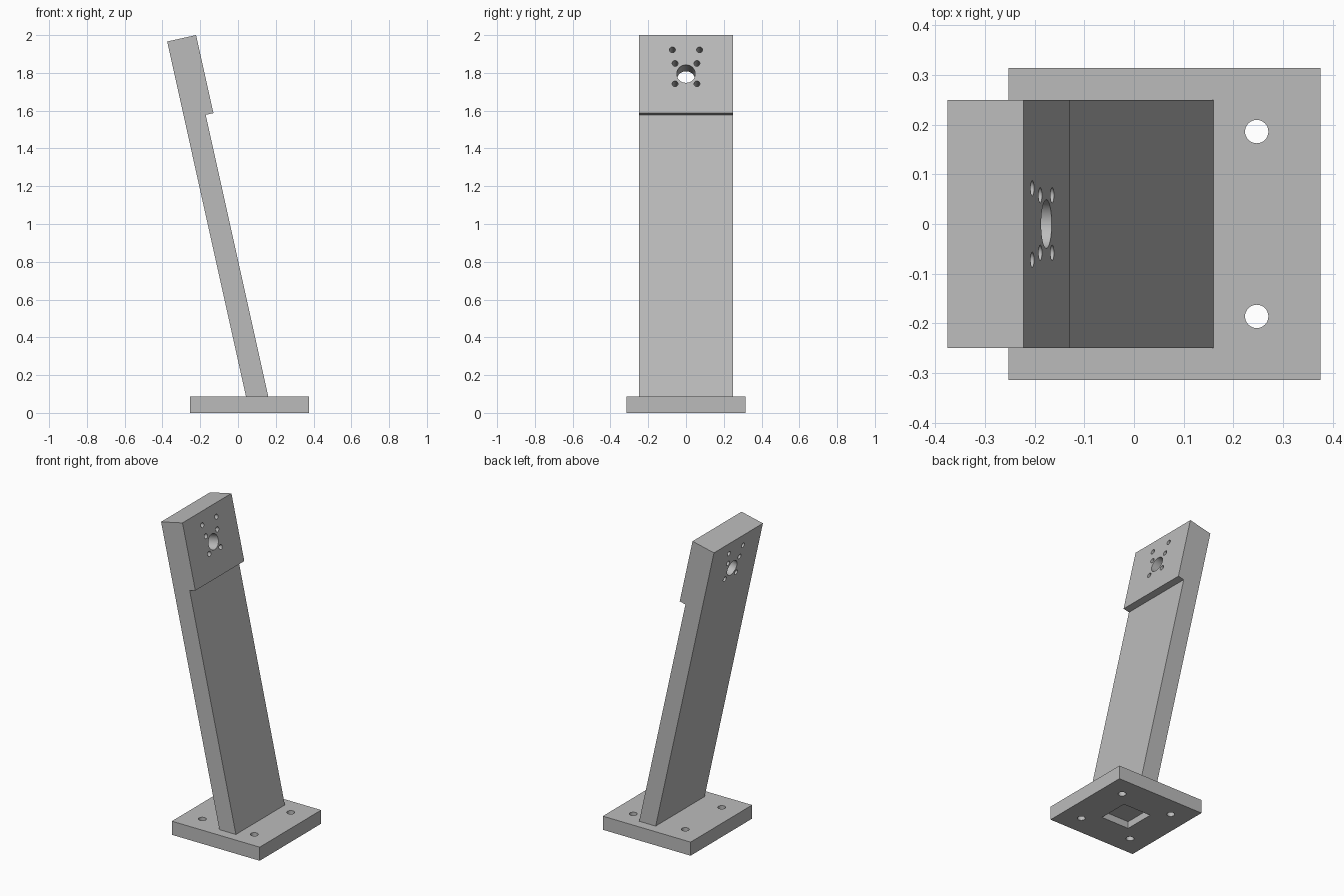
import bpy, bmesh, math
from mathutils import Matrix, Vector

if "Cube" in bpy.data.objects:
    bpy.data.objects.remove(bpy.data.objects["Cube"])

grey = bpy.data.materials.new("plain_grey")
grey.diffuse_color = (0.5, 0.5, 0.5, 1)
grey.use_nodes = True
grey.node_tree.nodes["Principled BSDF"].inputs["Base Color"].default_value = grey.diffuse_color


def finish(name, bm):
    bmesh.ops.recalc_face_normals(bm, faces=bm.faces)
    me = bpy.data.meshes.new(name)
    bm.to_mesh(me)
    bm.free()
    me.materials.append(grey)
    ob = bpy.data.objects.new(name, me)
    bpy.context.collection.objects.link(ob)
    return ob


def add_box(bm, lo, hi):
    lo, hi = Vector(lo), Vector(hi)
    size = hi - lo
    m = Matrix.Translation((lo + hi) / 2) @ Matrix.Diagonal((*size, 1))
    bmesh.ops.create_cube(bm, size=1, matrix=m)


def add_rod(bm, centre, radius, length, rot=Matrix()):
    bmesh.ops.create_cone(bm, cap_ends=True, segments=32, radius1=radius, radius2=radius,
                          depth=length, matrix=Matrix.Translation(centre) @ rot)


def cut(ob, cutter):
    mod = ob.modifiers.new("cut", 'BOOLEAN')
    mod.object = cutter
    mod.operation = 'DIFFERENCE'
    mod.solver = 'EXACT'
    bpy.context.view_layer.objects.active = ob
    ob.select_set(True)
    bpy.ops.object.modifier_apply(modifier=mod.name)
    bpy.data.objects.remove(cutter)
    bpy.ops.object.shade_smooth_by_angle(angle=math.radians(30))
    ob.select_set(False)


# Base plate with four bolt holes and a square pocket underneath
MID = 0.061
bm = bmesh.new()
add_box(bm, (-0.253, -0.314, 0), (0.375, 0.314, 0.088))
base = finish("base_plate", bm)
bm = bmesh.new()
for sx in (-1, 1):
    for sy in (-1, 1):
        add_rod(bm, (MID + sx * 0.186, sy * 0.186, 0.04), 0.0235, 0.3)
add_box(bm, (MID - 0.1, -0.1, -0.1), (MID + 0.1, 0.1, 0.045))
cut(base, finish("base_cutter", bm))

# Leaning post with a thicker head, extruded across y
profile = [(0.042, 0.088), (0.16, 0.088), (-0.171, 1.578), (-0.13, 1.587),
           (-0.222, 2.0), (-0.375, 1.966)]
bm = bmesh.new()
face = bm.faces.new([bm.verts.new((x, -0.25, z)) for x, z in profile])
ext = bmesh.ops.extrude_face_region(bm, geom=[face])
bmesh.ops.translate(bm, vec=(0, 0.5, 0),
                    verts=[v for v in ext["geom"] if isinstance(v, bmesh.types.BMVert)])
post = finish("leaning_post", bm)

# Shaft hole and mounting holes, square to the head's face
lean = math.radians(12.55)
rot = Matrix.Rotation(math.pi / 2 - lean, 4, 'Y')
bm = bmesh.new()


def head_hole(y, z, r):
    x = -0.222 + (2.0 - z) * math.tan(lean)
    add_rod(bm, (x, y, z), r, 0.6, rot)


head_hole(0, 1.795, 0.049)
for s in (-1, 1):
    for y, z in ((0.072, 1.922), (0.058, 1.85), (0.058, 1.742)):
        head_hole(s * y, z, 0.0155)
cut(post, finish("head_cutter", bm))
